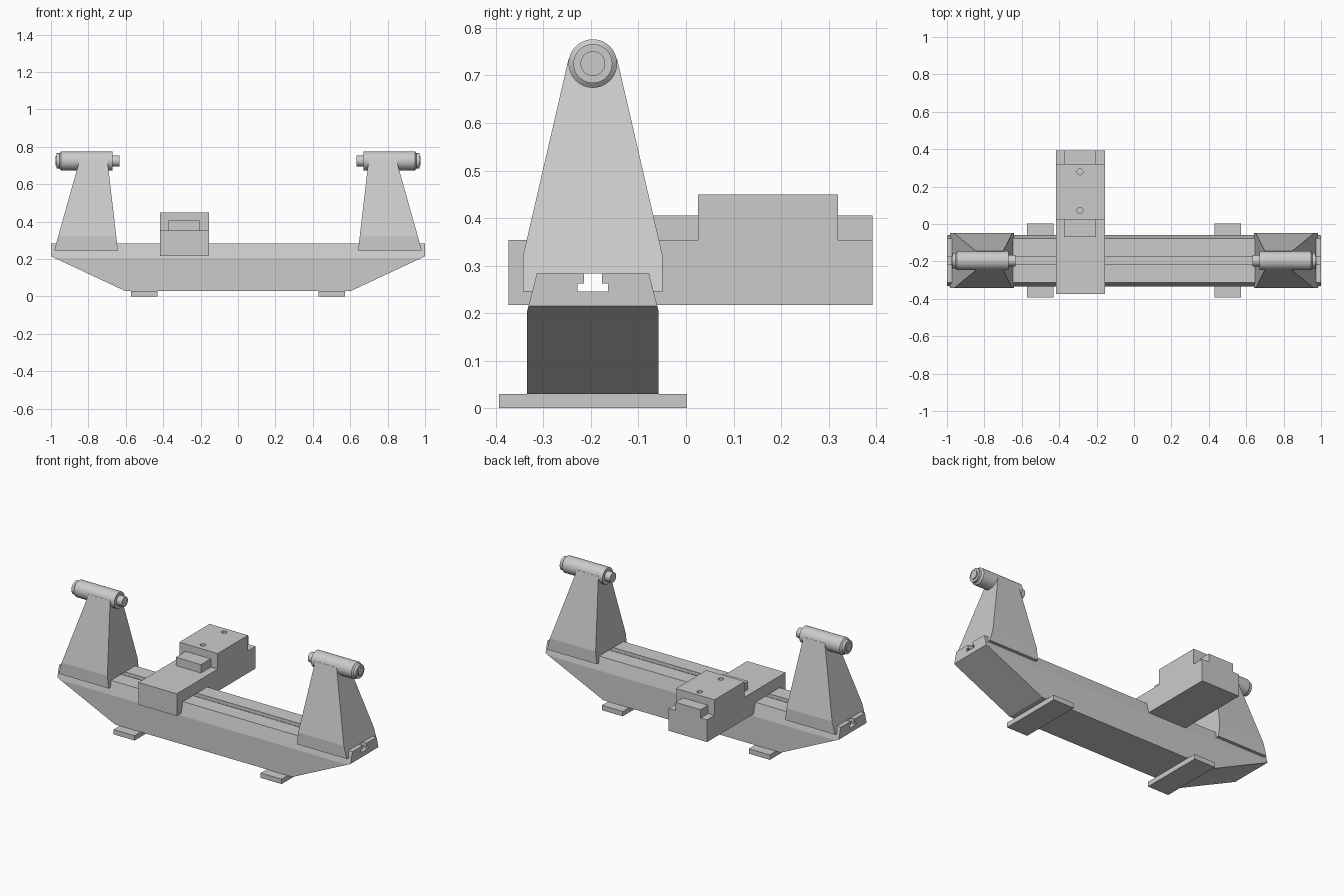
import bpy, bmesh, math
from mathutils import Vector

if "Cube" in bpy.data.objects:
    bpy.data.objects.remove(bpy.data.objects["Cube"])

YC = -0.196          # centre line of the bed
BED_TOP = 0.283


def bed_half(z):
    return 0.118 + (BED_TOP - z) * 0.256


def finish(name, bm):
    bmesh.ops.recalc_face_normals(bm, faces=bm.faces)
    mesh = bpy.data.meshes.new(name)
    bm.to_mesh(mesh)
    bm.free()
    ob = bpy.data.objects.new(name, mesh)
    bpy.context.collection.objects.link(ob)
    return ob


def extrude_x(profile, x_range):
    """Extrude a (y, z) outline along x; x_range(z) gives both end positions."""
    bm = bmesh.new()
    a = [bm.verts.new((x_range(z)[0], y, z)) for y, z in profile]
    b = [bm.verts.new((x_range(z)[1], y, z)) for y, z in profile]
    bm.faces.new(a)
    bm.faces.new(b)
    n = len(profile)
    for i in range(n):
        j = (i + 1) % n
        bm.faces.new((a[i], a[j], b[j], b[i]))
    return bm


def symmetric(half):
    """Complete a half outline (offset, z) about the bed centre line."""
    return [(YC + y, z) for y, z in half] + [(YC - y, z) for y, z in reversed(half)]


def box(name, x0, x1, y0, y1, z0, z1):
    return finish(name, extrude_x([(y0, z0), (y1, z0), (y1, z1), (y0, z1)],
                                  lambda z: (x0, x1)))


def lathe_x(name, profile, segments=48):
    """Spin an (x, radius) outline about the spindle axis."""
    bm = bmesh.new()
    rings = []
    for x, r in profile:
        rings.append([bm.verts.new((x, YC + r * math.cos(t), 0.725 + r * math.sin(t)))
                      for t in (2 * math.pi * i / segments for i in range(segments))])
    for p, q in zip(rings, rings[1:]):
        for i in range(segments):
            j = (i + 1) % segments
            bm.faces.new((p[i], p[j], q[j], q[i]))
    bm.faces.new(rings[0])
    bm.faces.new(rings[-1])
    ob = finish(name, bm)
    bpy.ops.object.select_all(action='DESELECT')
    ob.select_set(True)
    bpy.context.view_layer.objects.active = ob
    bpy.ops.object.shade_smooth_by_angle(angle=math.radians(30))
    return ob


# Bed with T-slot, its underside sloped at both ends
bed_outline = symmetric([(0.138, 0.03), (0.138, 0.205), (0.118, BED_TOP),
                         (0.019, BED_TOP), (0.019, 0.262), (0.032, 0.262), (0.032, 0.245)])
bm = extrude_x(bed_outline, lambda z: (-1, 1))
for s in (-1, 1):
    cut = bmesh.ops.bisect_plane(bm, geom=bm.verts[:] + bm.edges[:] + bm.faces[:],
                                 plane_co=Vector((s, 0, 0.215)),
                                 plane_no=Vector((s * 0.185, 0, -0.395)), clear_outer=True)
    edges = [e for e in cut['geom_cut'] if isinstance(e, bmesh.types.BMEdge)]
    bmesh.ops.contextual_create(bm, geom=edges)
finish("bed", bm)

# Feet, towers and spindles on both sides
tower_outline = symmetric([(0.051, 0.735), (0.147, 0.32), (0.147, 0.245),
                           (bed_half(0.245), 0.245), (bed_half(BED_TOP), BED_TOP)])
spindle_outline = [(0.634, 0.03), (0.671, 0.03), (0.671, 0.051), (0.946, 0.051),
                   (0.954, 0.041), (0.970, 0.041), (0.970, 0.026), (0.976, 0.026)]
for s, side in ((-1, "left"), (1, "right")):
    box(side + "_foot", s * 0.43, s * 0.573, -0.393, 0.002, 0, 0.03)

    def taper(z, s=s):
        t = (z - 0.245) / 0.455
        return s * (0.642 + 0.053 * t), s * (0.983 - 0.128 * t)
    finish(side + "_tower", extrude_x(tower_outline, taper))
    lathe_x(side + "_spindle", [(s * x, r) for x, r in spindle_outline])

# Carriage straddling the bed
h = bed_half(0.217)
carriage = finish("carriage", extrude_x(
    [(-0.373, 0.217), (-0.373, 0.354), (0.025, 0.354), (0.025, 0.45), (0.32, 0.45),
     (0.32, 0.354), (0.392, 0.354), (0.392, 0.217), (YC + h, 0.217),
     (YC + 0.118, BED_TOP), (YC - 0.118, BED_TOP), (YC - h, 0.217)],
    lambda z: (-0.418, -0.156)))
box("carriage_front_step", -0.375, -0.203, -0.07, 0.025, 0.354, 0.405)
box("carriage_rear_step", -0.375, -0.203, 0.32, 0.392, 0.354, 0.405)

# Bolt holes in the carriage top
bm = bmesh.new()
for y in (0.072, 0.279):
    ret = bmesh.ops.create_cone(bm, cap_ends=True, segments=24,
                                radius1=0.016, radius2=0.016, depth=0.04)
    bmesh.ops.translate(bm, verts=ret['verts'], vec=(-0.289, y, 0.45))
cutter = finish("hole_cutter", bm)
cutter.hide_render = True
cutter.hide_set(True)
mod = carriage.modifiers.new("holes", 'BOOLEAN')
mod.operation = 'DIFFERENCE'
mod.solver = 'EXACT'
mod.object = cutter
